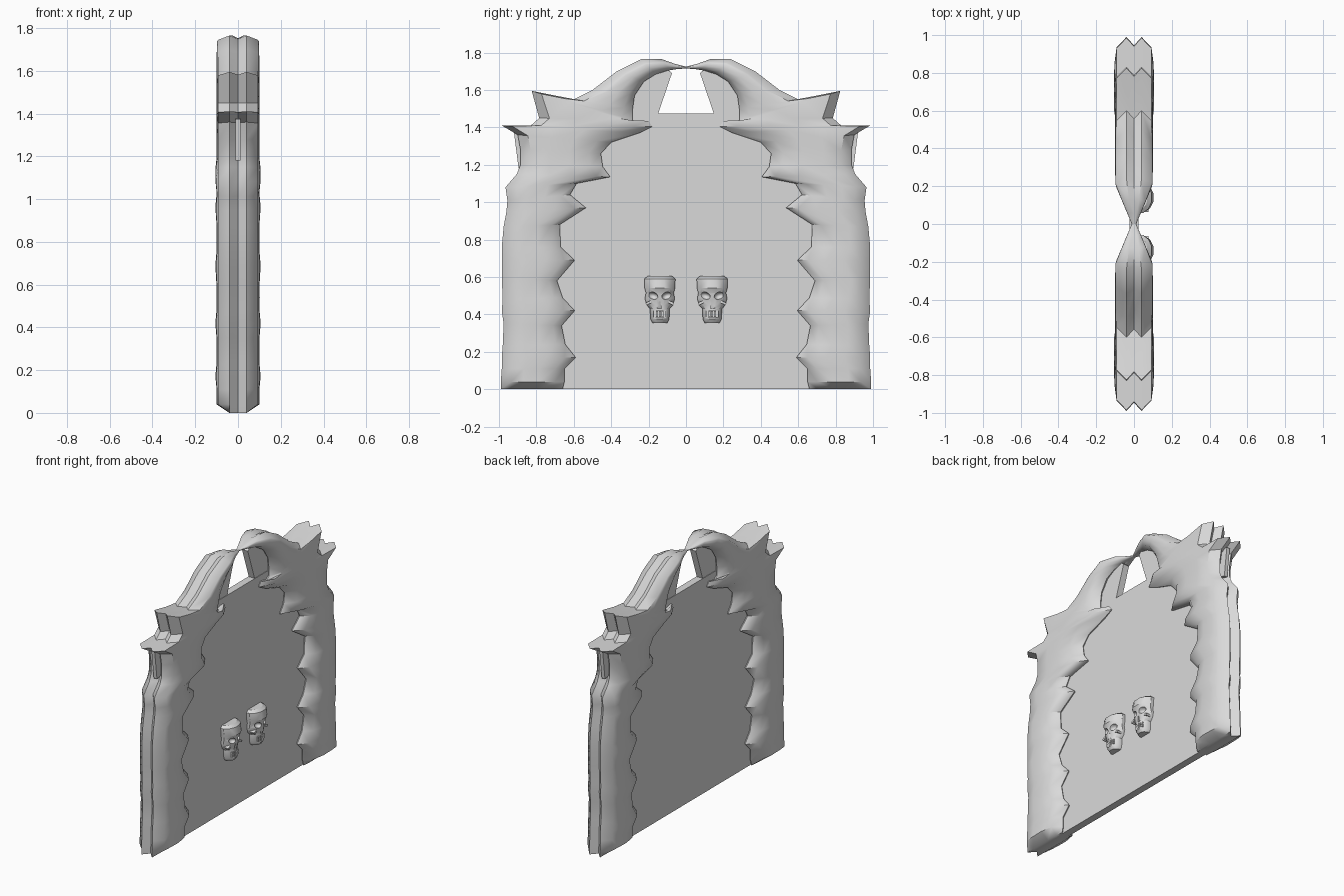
import bpy
import bmesh
from math import radians
from mathutils import Matrix, Vector

default = bpy.data.objects.get("Cube")
if default:
    bpy.data.objects.remove(default)

stone = bpy.data.materials.new("pale grey stone")
stone.use_nodes = True
stone.diffuse_color = (0.7, 0.7, 0.7, 1)
stone.node_tree.nodes["Principled BSDF"].inputs["Base Color"].default_value = (0.7, 0.7, 0.7, 1)


def finish(name, bm, mirror=True):
    """Turn a bmesh into an object, optionally mirrored across the arch."""
    bmesh.ops.recalc_face_normals(bm, faces=bm.faces)
    mesh = bpy.data.meshes.new(name)
    bm.to_mesh(mesh)
    bm.free()
    mesh.materials.append(stone)
    obj = bpy.data.objects.new(name, mesh)
    bpy.context.collection.objects.link(obj)
    if mirror:
        mod = obj.modifiers.new("mirror", 'MIRROR')
        mod.use_axis = (False, True, False)
        mod.use_mirror_merge = False
    return obj


def smooth(obj, angle):
    bpy.ops.object.select_all(action='DESELECT')
    obj.select_set(True)
    bpy.context.view_layer.objects.active = obj
    bpy.ops.object.shade_smooth_by_angle(angle=radians(angle))


def loft(bm, rings):
    """Skin closed rings of equal length and cap both ends."""
    loops = [[bm.verts.new(p) for p in ring] for ring in rings]
    count = len(loops[0])
    for a, b in zip(loops, loops[1:]):
        for i in range(count):
            j = (i + 1) % count
            bm.faces.new((a[i], a[j], b[j], b[i]))
    bm.faces.new(loops[0])
    bm.faces.new(loops[-1])


def plate(name, outline, half, mirror=True):
    """Extrude a (y, z) outline to a slab centred on x = 0."""
    bm = bmesh.new()
    loft(bm, [[(x, y, z) for y, z in outline] for x in (-half, half)])
    return finish(name, bm, mirror)


# Spiked pillar and horn: outer edge (y, z) paired with inner edge (y, z)
ribs = [
    (.99, 0, .66, 0), (.99, .04, .65, .04), (.985, .11, .65, .11),
    (.985, .17, .59, .17), (.98, .23, .645, .24), (.975, .35, .665, .34),
    (.985, .42, .595, .42), (.98, .48, .66, .49), (.985, .6, .69, .58),
    (.985, .69, .595, .69), (.985, .76, .67, .76), (.975, .87, .675, .88),
    (.96, .95, .535, .97), (.955, 1.01, .62, 1.04), (.965, 1.08, .585, 1.1),
    (.905, 1.15, .405, 1.135), (.885, 1.2, .445, 1.19), (.885, 1.28, .455, 1.26),
    (.9, 1.36, .4, 1.32), (.985, 1.41, .25, 1.37), (.83, 1.41, .18, 1.405),
    (.785, 1.45, .2, 1.435), (.825, 1.595, .26, 1.42), (.7, 1.57, .285, 1.44),
    (.6, 1.55, .285, 1.5), (.5, 1.6, .275, 1.57), (.37, 1.7, .225, 1.645),
    (.24, 1.765, .16, 1.685), (.13, 1.765, .09, 1.705), (.06, 1.74, .045, 1.712),
    (0, 1.725, 0, 1.715),
]
swollen = (3, 6, 9, 12, 14, 15)


def rib_ring(index, rib):
    outer, inner = Vector(rib[:2]), Vector(rib[2:])
    k = min(.055 / (outer - inner).length, .25)
    swell = 1.06 if index in swollen else 1
    section = [(k * .8, 0), (0, .04), (k, .093), (.35, .098 * swell), (.6, .1 * swell),
               (.85, .085), (1, .035), (1 - k * .5, 0)]
    half = []
    for t, x in section:
        p = outer.lerp(inner, t)
        x *= min(1, .12 + 4.2 * p.x)
        if index == 0:
            x = min(x, .04)
        half.append((x, p.x, p.y))
    return half + [(-x, y, z) for x, y, z in reversed(half[1:-1])]


bm = bmesh.new()
loft(bm, [rib_ring(i, rib) for i, rib in enumerate(ribs)])
smooth(finish("horned_pillars", bm), 42)

# Flat wall filling the arch
side = [(.72, 0), (.72, 1), (.6, 1.3), (.35, 1.475)]
plate("door_panel", side + [(-y, z) for y, z in reversed(side)], .025, False)

# Thin webs behind the horns and below the outer spikes
plate("horn_webs", [(.15, 1.47), (.075, 1.69), (.11, 1.72), (.25, 1.7), (.36, 1.6),
                    (.32, 1.4), (.17, 1.42)], .022)
plate("spike_webs", [(.92, 1.375), (.895, 1.18), (.8, 1.2), (.8, 1.38)], .012)

# Skulls: stacked rings of height, half width and front depth
MID = .14
arc = [(-1, 0), (-1, .35), (-.72, .78), (-.3, 1), (.3, 1), (.72, .78), (1, .35), (1, 0)]
levels = [(.355, .04, .07), (.375, .05, .083), (.43, .052, .08), (.45, .07, .078),
          (.485, .08, .085), (.515, .074, .09), (.54, .081, .102), (.59, .083, .092),
          (.605, .065, .07)]
bm = bmesh.new()
loft(bm, [[(.02 + f * (depth - .02), MID + s * wide, z) for s, f in arc]
          for z, wide, depth in levels])
skull = finish("skulls", bm, False)

# Eye sockets, nose and mouth hollows
bm = bmesh.new()
for s in (-1, 1):
    eye = (Matrix.Translation((.088, MID + s * .038, .5))
           @ Matrix.Rotation(radians(18 * s), 4, 'X') @ Matrix.Diagonal((.032, .029, .02, 1)))
    bmesh.ops.create_icosphere(bm, subdivisions=2, radius=1, matrix=eye)
bmesh.ops.create_cone(bm, segments=3, radius1=.017, radius2=.004, depth=.04, cap_ends=True,
                      matrix=Matrix.Translation((.08, MID, .452)))
bmesh.ops.create_cube(bm, size=1, matrix=Matrix.Translation((.085, MID, .402))
                      @ Matrix.Diagonal((.03, .074, .036, 1)))
cutter = finish("skull_cutter", bm, False)
cutter.hide_render = True
cut = skull.modifiers.new("hollows", 'BOOLEAN')
cut.operation = 'DIFFERENCE'
cut.object = cutter
bpy.context.view_layer.objects.active = skull
bpy.ops.object.modifier_apply(modifier="hollows")
bpy.data.objects.remove(cutter)
mod = skull.modifiers.new("mirror", 'MIRROR')
mod.use_axis = (False, True, False)
smooth(skull, 30)

# Teeth in two rows, and cheekbones
bm = bmesh.new()
for z in (.393, .411):
    for i in range(-2, 3):
        place = Matrix.Translation((.074 - .003 * abs(i), MID + i * .014, z))
        bmesh.ops.create_cube(bm, size=1, matrix=place @ Matrix.Diagonal((.02, .011, .016, 1)))
finish("skull_teeth", bm)
bm = bmesh.new()
for s in (-1, 1):
    place = Matrix.Translation((.06, MID + s * .06, .462)) @ Matrix.Rotation(radians(-25 * s), 4, 'X')
    bmesh.ops.create_cube(bm, size=1, matrix=place @ Matrix.Diagonal((.035, .03, .014, 1)))
finish("skull_cheekbones", bm)
